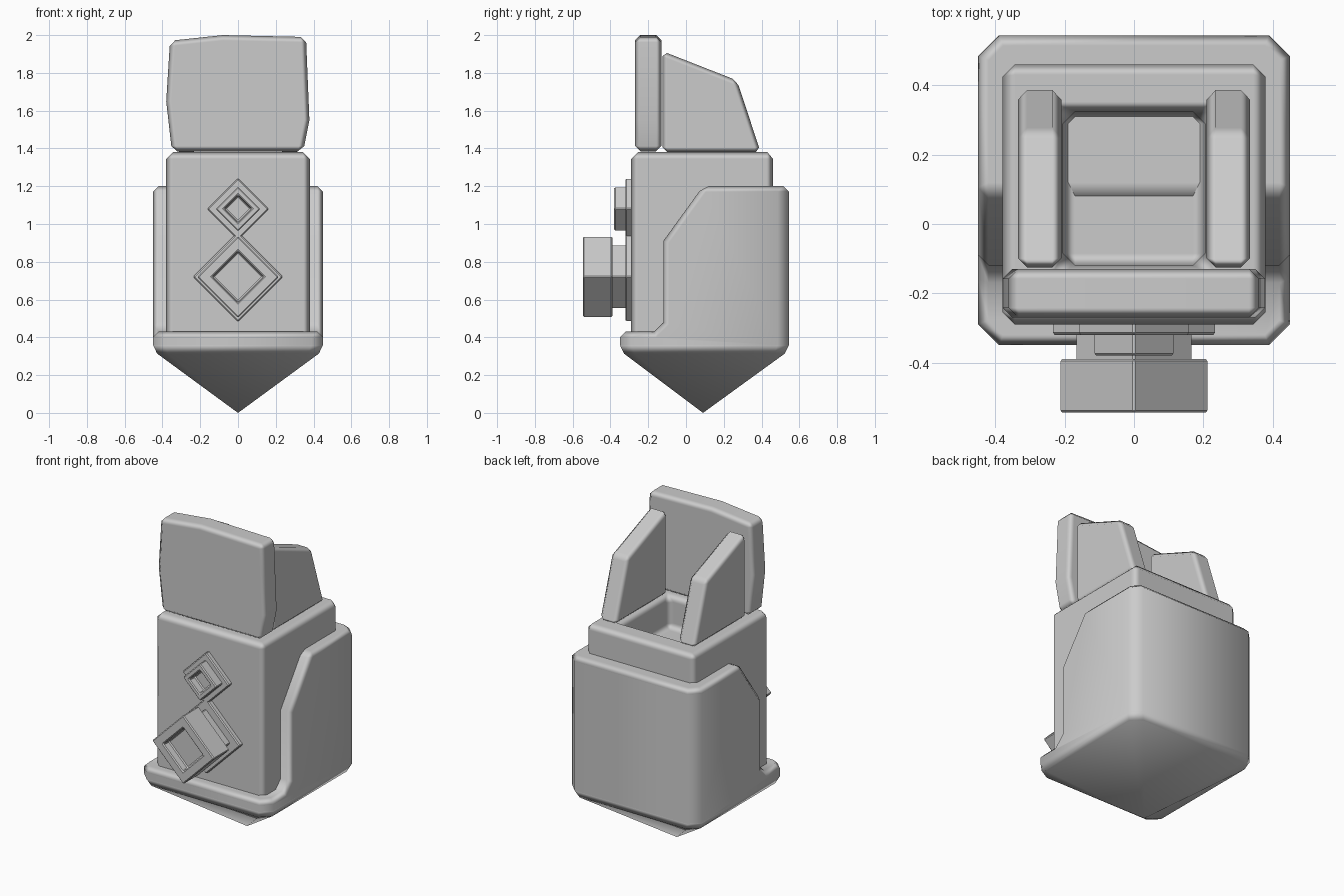
import bpy, bmesh
from mathutils import Matrix, Vector
from math import radians, sqrt

if "Cube" in bpy.data.objects:
    bpy.data.objects.remove(bpy.data.objects["Cube"], do_unlink=True)

GREY = (0.6, 0.6, 0.6, 1)
grey = bpy.data.materials.new("plain_grey")
grey.use_nodes = True
grey.diffuse_color = GREY
grey.node_tree.nodes["Principled BSDF"].inputs["Base Color"].default_value = GREY


def finish(name, bm, bevel, smooth=True):
    """Turn a bmesh into an object with chamfered, softly shaded edges."""
    bmesh.ops.recalc_face_normals(bm, faces=bm.faces)
    for f in bm.faces:
        f.smooth = smooth
    mesh = bpy.data.meshes.new(name)
    bm.to_mesh(mesh)
    bm.free()
    mesh.materials.append(grey)
    ob = bpy.data.objects.new(name, mesh)
    bpy.context.collection.objects.link(ob)
    mod = ob.modifiers.new("edge_chamfer", 'BEVEL')
    mod.width = bevel
    mod.segments = 1
    mod.limit_method = 'ANGLE'
    mod.angle_limit = radians(48)
    mod.harden_normals = smooth
    return ob


def prism(points, axis, lo, hi):
    """Extrude a 2D outline along x (outline is y, z) or y (outline is x, z)."""
    bm = bmesh.new()
    place = (lambda a, b: (lo, a, b)) if axis == 'x' else (lambda a, b: (a, lo, b))
    face = bm.faces.new([bm.verts.new(place(a, b)) for a, b in points])
    out = bmesh.ops.extrude_face_region(bm, geom=[face])
    step = Vector((hi - lo, 0, 0)) if axis == 'x' else Vector((0, hi - lo, 0))
    bmesh.ops.translate(bm, vec=step, verts=[v for v in out["geom"]
                                             if isinstance(v, bmesh.types.BMVert)])
    bmesh.ops.recalc_face_normals(bm, faces=bm.faces)
    return bm


# Outer shell: stepped side profile, chamfered corners, pointed base
front, back, base = -0.35, 0.545, 0.33
bm = prism([(front, base), (back, base), (back, 1.2), (0.09, 1.2), (-0.12, 0.91),
            (-0.12, 0.48), (-0.17, 0.43), (front, 0.43)], 'x', -0.45, 0.45)
corners = [e for e in bm.edges
           if all(abs(v.co.y - y) < 0.001 for v in e.verts for y in
                  [front if e.verts[0].co.y < -0.3 else back])
           and abs(e.verts[0].co.x - e.verts[1].co.x) < 0.001]
bmesh.ops.bevel(bm, geom=corners, offset=0.06, segments=1, affect='EDGES')
bottom = min(bm.faces, key=lambda f: f.calc_center_median().z)
tip = bmesh.ops.poke(bm, faces=[bottom])["verts"][0]
tip.co = (0, 0.09, 0)
finish("outer_shell", bm, 0.03)

# Inner body with a square well sunk into its top
bm = prism([(-0.29, 0.38), (0.46, 0.38), (0.46, 1.38), (-0.29, 1.38)], 'x', -0.38, 0.38)
top = max(bm.faces, key=lambda f: f.calc_center_median().z)
bmesh.ops.inset_individual(bm, faces=[top], thickness=0.1)
for v in top.verts:
    v.co.x = 0.205 if v.co.x > 0 else -0.205
    v.co.y = 0.325 if v.co.y > 0.08 else -0.12
well = bmesh.ops.extrude_discrete_faces(bm, faces=[top])["faces"][0]
bmesh.ops.translate(bm, vec=(0, 0, -0.2), verts=well.verts)
finish("inner_body", bm, 0.035)

# Upright head plate with a slightly uneven outline
outline = [(-0.35, 1.385), (0.345, 1.385), (0.378, 1.55), (0.36, 1.99),
           (-0.08, 2.0), (-0.36, 1.97), (-0.38, 1.65)]
finish("head_plate", prism(outline, 'y', -0.27, -0.13), 0.028)

# Side fins behind the head plate
fin = [(-0.125, 1.38), (0.395, 1.38), (0.27, 1.76), (-0.125, 1.915)]
for name, side in (("left_fin", 1), ("right_fin", -1)):
    finish(name, prism(fin, 'x', side * 0.21, side * 0.335), 0.026)


def diamond(name, z, half, y_front, y_back, hole=0):
    """Four-sided block standing on a corner, with an optional front recess."""
    outline = [(half, z), (0, z + half), (-half, z), (0, z - half)]
    bm = prism(outline, 'y', y_front, y_back)
    if hole:
        face = min(bm.faces, key=lambda f: f.calc_center_median().y)
        bmesh.ops.inset_individual(bm, faces=[face], thickness=(half - hole) / sqrt(2))
        bmesh.ops.inset_individual(bm, faces=[face], thickness=0.005, depth=-0.05)
    finish(name, bm, 0.006, smooth=False)


# Diamond knobs on the front
diamond("large_knob_base", 0.72, 0.238, -0.32, -0.27)
diamond("large_knob_stem", 0.72, 0.17, -0.4, -0.3)
diamond("large_knob_head", 0.72, 0.216, -0.545, -0.39, hole=0.105)
diamond("small_knob_base", 1.08, 0.163, -0.32, -0.27)
diamond("small_knob_head", 1.08, 0.118, -0.38, -0.3, hole=0.056)
